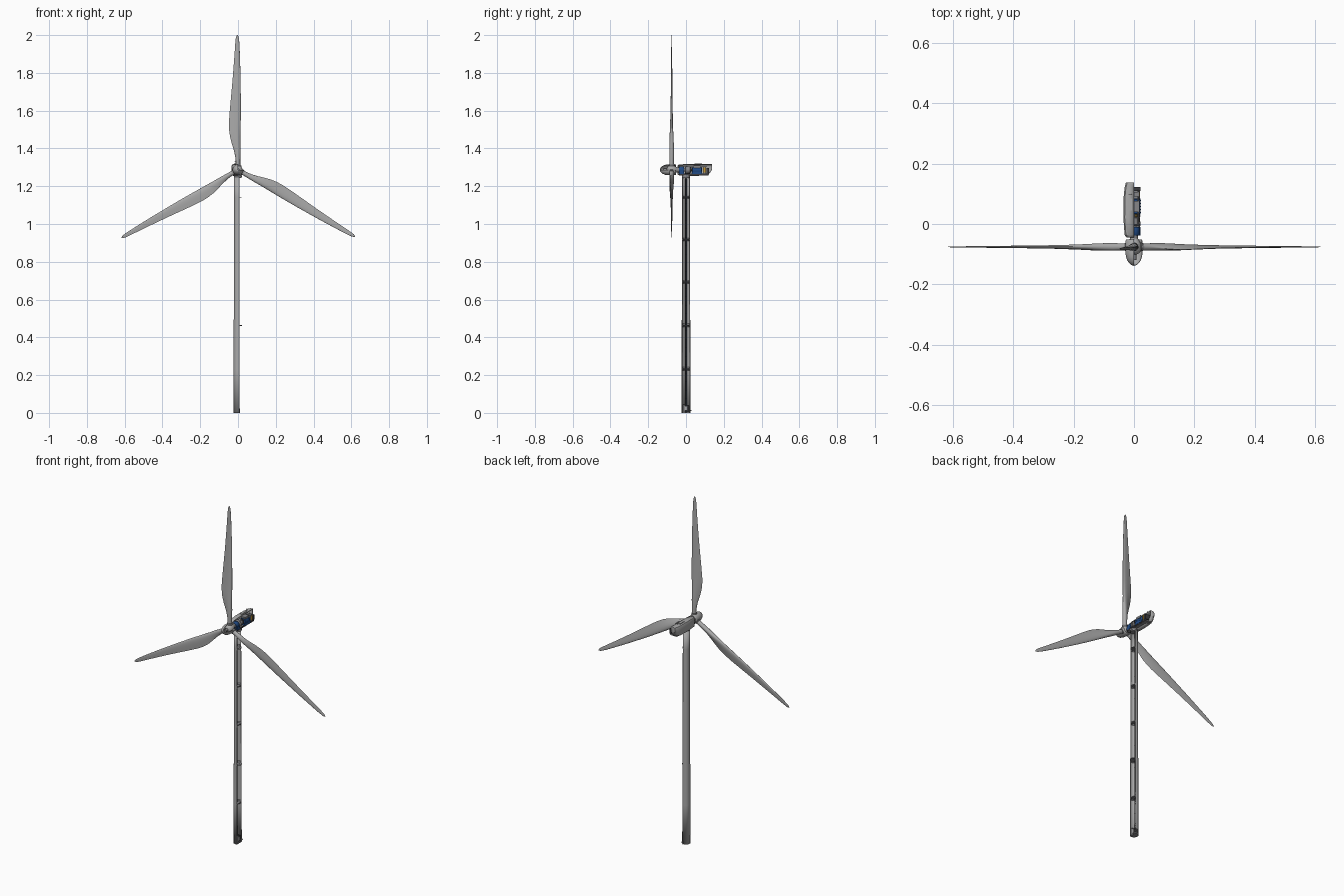
import bpy, math
from mathutils import Matrix, Vector

if "Cube" in bpy.data.objects:
    bpy.data.objects.remove(bpy.data.objects["Cube"])


def material(name, r, g, b):
    m = bpy.data.materials.new(name)
    m.diffuse_color = (r, g, b, 1)
    m.use_nodes = True
    m.node_tree.nodes["Principled BSDF"].inputs["Base Color"].default_value = m.diffuse_color
    return m


SHELL = material("shell grey", 0.40, 0.40, 0.40)
STEEL = material("steel grey", 0.24, 0.24, 0.25)
DARK = material("dark grey", 0.045, 0.045, 0.05)
BLUE = material("machine blue", 0.015, 0.07, 0.24)
YELLOW = material("safety yellow", 0.55, 0.30, 0.03)

HUB = Vector((0, -0.076, 1.287))


def make(name, verts, faces, mat, smooth=True):
    me = bpy.data.meshes.new(name)
    me.from_pydata([tuple(v) for v in verts], [], faces)
    me.materials.append(mat)
    ob = bpy.data.objects.new(name, me)
    bpy.context.collection.objects.link(ob)
    bpy.ops.object.select_all(action='DESELECT')
    ob.select_set(True)
    bpy.context.view_layer.objects.active = ob
    bpy.ops.object.mode_set(mode='EDIT')
    bpy.ops.mesh.select_all(action='SELECT')
    bpy.ops.mesh.normals_make_consistent(inside=False)
    bpy.ops.object.mode_set(mode='OBJECT')
    if smooth:
        bpy.ops.object.shade_smooth_by_angle(angle=math.radians(35))
    return ob


def loft(name, rings, mat, closed=True, caps=True, wall=0.0):
    n = len(rings[0])
    verts = [p for ring in rings for p in ring]
    faces = []
    for i in range(len(rings) - 1):
        for j in range(n if closed else n - 1):
            k = (j + 1) % n
            faces.append((i * n + j, i * n + k, (i + 1) * n + k, (i + 1) * n + j))
    if caps:
        faces.append(tuple(range(n)))
        faces.append(tuple(range((len(rings) - 1) * n, len(rings) * n)))
    ob = make(name, verts, faces, mat)
    if wall:
        mod = ob.modifiers.new("wall", 'SOLIDIFY')
        mod.thickness, mod.offset = wall, 0
    return ob


def lathe(name, origin, axis, profile, mat, sides=24):
    """Revolve (distance, radius) pairs about an axis."""
    q = Vector((0, 0, 1)).rotation_difference(Vector(axis))
    rings = [[Vector(origin) + q @ Vector((r * math.cos(2 * math.pi * i / sides),
              r * math.sin(2 * math.pi * i / sides), d)) for i in range(sides)]
             for d, r in profile]
    return loft(name, rings, mat)


def rod(name, a, b, r, mat, sides=10):
    d = Vector(b) - Vector(a)
    return lathe(name, a, d.normalized(), [(0, r), (d.length, r)], mat, sides)


def box(name, x, y, z, mat):
    v = [(a, b, c) for c in z for b in y for a in x]
    f = [(0, 1, 3, 2), (4, 5, 7, 6), (0, 1, 5, 4), (2, 3, 7, 6), (0, 2, 6, 4), (1, 3, 7, 5)]
    return make(name, v, f, mat, False)


# Tower: tapered shell, opened along its +x side
def tower_r(z):
    return 0.0240 - 0.0038 * z / 1.255


def arc(r, z, half_open=68, n=28):
    a0, a1 = math.radians(half_open), math.radians(360 - half_open)
    return [(r * math.cos(a0 + (a1 - a0) * i / n), r * math.sin(a0 + (a1 - a0) * i / n), z)
            for i in range(n + 1)]


loft("tower_shell", [arc(tower_r(z) - 0.0008, z) for z in (0, 0.23, 0.46, 0.69, 0.915, 1.14, 1.25)],
     SHELL, closed=False, caps=False, wall=0.0016)
loft("tower_base_disc", [arc(0.0238, 0), arc(0.0238, 0.005)], STEEL)

# Tower platforms and flanges
levels = (0.23, 0.46, 0.69, 0.915, 1.14)
for i, z in enumerate(levels):
    r = tower_r(z) - 0.001
    loft(f"platform_{i}", [arc(r, z), arc(r, z + 0.005)], STEEL)
    if z in (0.46, 1.14):
        rod(f"round_platform_{i}", (0, 0, z + 0.001), (0, 0, z + 0.004), r, STEEL, 24)
    loft(f"flange_{i}", [arc(r - 0.0015, z - 0.006), arc(r - 0.0015, z + 0.012)],
         STEEL, closed=False, caps=False, wall=0.003)

# Ladder and hanging cables inside the tower
for s in (-1, 1):
    rod(f"ladder_rail_{s}", (-0.008, s * 0.0035, 0.005), (-0.008, s * 0.0035, 1.24), 0.0008, DARK, 6)
    rod(f"power_cable_{s}", (-0.012, s * 0.0015, 0.005), (-0.012, s * 0.0015, 1.25), 0.0014, DARK, 8)
for i in range(82):
    z = 0.015 + i * 0.015
    rod(f"ladder_rung_{i}", (-0.008, -0.0035, z), (-0.008, 0.0035, z), 0.0005, DARK, 4)

# Cabinets and entrance at the tower foot
box("base_cabinet_left", (-0.012, 0.006), (-0.016, -0.006), (0.005, 0.045), STEEL)
box("base_cabinet_right", (-0.012, 0.006), (0.006, 0.015), (0.005, 0.04), DARK)
box("lift_cabin", (-0.004, 0.006), (-0.004, 0.004), (0.012, 0.036), SHELL)
box("entrance_step", (0.0, 0.01), (0.02, 0.030), (0.010, 0.014), STEEL)
for x in (0.001, 0.009):
    rod(f"step_post_{x}", (x, 0.029, 0), (x, 0.029, 0.024), 0.0008, STEEL, 6)

# Yaw bearing
lathe("yaw_bearing", (0, 0, 1.243), (0, 0, 1),
      [(0, 0.0195), (0.006, 0.0195), (0.006, 0.022), (0.014, 0.022)], STEEL, 32)

# Nacelle: half shell, opened on the +x side
def section(y, w, top, bottom):
    c = 0.008
    return [(0.0, y, top), (-w + c * 1.6, y, top), (-w + c * 0.5, y, top - c * 0.4),
            (-w, y, top - c * 1.3), (-w, y, bottom + c * 1.2),
            (-w + c * 0.4, y, bottom + c * 0.4), (-w + c, y, bottom), (0.0, y, bottom)]


loft("nacelle_shell", [section(-0.043, 0.025, 1.309, 1.263), section(-0.036, 0.030, 1.314, 1.258),
                       section(0.02, 0.034, 1.317, 1.256), section(0.09, 0.033, 1.317, 1.257),
                       section(0.120, 0.030, 1.317, 1.264), section(0.137, 0.026, 1.317, 1.288)],
     SHELL, closed=False, caps=True, wall=0.0025)
box("roof_hatch", (-0.022, -0.006), (0.045, 0.085), (1.316, 1.321), SHELL)
rod("wind_sensor_mast", (-0.012, 0.098, 1.316), (-0.012, 0.098, 1.332), 0.0009, STEEL, 6)
rod("wind_sensor_arm", (-0.018, 0.098, 1.330), (-0.006, 0.098, 1.330), 0.0009, STEEL, 6)

# Bedplate and its side rail
box("bedplate", (-0.024, 0.018), (-0.038, 0.118), (1.257, 1.264), STEEL)
box("bedplate_rail", (0.016, 0.020), (-0.036, 0.118), (1.259, 1.267), DARK)

# Drive train along y
def along_y(name, x, z, y0, profile, mat):
    return lathe(name, (x, y0, z), (0, 1, 0), profile, mat, 24)


along_y("main_shaft", 0, 1.286, -0.06, [(0, 0.013), (0.02, 0.013), (0.05, 0.009), (0.07, 0.009)], STEEL)
box("main_bearing_block", (-0.020, 0.021), (-0.038, -0.010), (1.264, 1.282), BLUE)
along_y("main_bearing", 0.0, 1.286, -0.038,
        [(0, 0.016), (0.004, 0.0185), (0.024, 0.0185), (0.028, 0.016)], BLUE)
along_y("gearbox", 0.0, 1.286, -0.006,
        [(0, 0.014), (0.004, 0.021), (0.014, 0.021), (0.014, 0.018), (0.026, 0.018), (0.03, 0.013)], STEEL)
along_y("brake_disc", 0.006, 1.288, 0.025, [(0, 0.015), (0.003, 0.015)], DARK)
along_y("coupling", 0.006, 1.286, 0.022, [(0, 0.005), (0.014, 0.005)], YELLOW)
along_y("generator", 0.005, 1.285, 0.032,
        [(0, 0.012), (0.003, 0.017), (0.049, 0.017), (0.052, 0.012)], BLUE)
box("generator_base", (-0.012, 0.021), (0.032, 0.084), (1.264, 1.277), BLUE)
box("generator_cooler", (-0.010, 0.018), (0.040, 0.076), (1.297, 1.309), STEEL)
for i in range(5):
    y = 0.037 + i * 0.010
    along_y(f"generator_rib_{i}", 0.005, 1.285, y, [(0, 0.0178), (0.002, 0.0178)], BLUE)

# Rear cabinets and fan
box("control_cabinet", (-0.018, 0.018), (0.091, 0.106), (1.264, 1.304), STEEL)
box("transformer", (-0.018, 0.021), (0.109, 0.122), (1.266, 1.296), DARK)
box("cabinet_panel", (0.018, 0.020), (0.093, 0.104), (1.272, 1.298), YELLOW)
rod("cooling_pipe", (0.014, -0.008, 1.303), (0.014, 0.112, 1.303), 0.0018, STEEL, 8)

# Hub casting with blade bearings
along_y("hub_casting", 0, HUB.z, -0.102,
        [(0, 0.008), (0.007, 0.019), (0.017, 0.024), (0.036, 0.024), (0.046, 0.018), (0.054, 0.013)], SHELL)

# Spinner: nose cover with one quarter opened
nose = [(-0.138, 0.0005), (-0.136, 0.007), (-0.131, 0.014), (-0.122, 0.021),
        (-0.110, 0.0255), (-0.095, 0.028), (-0.058, 0.028), (-0.052, 0.025)]
rings = []
for y, r in nose:
    ang = [math.radians(90 + 270 * i / 30) for i in range(31)]
    rings.append([(r * math.cos(a), y, HUB.z + r * math.sin(a)) for a in ang])
loft("spinner", rings, SHELL, closed=False, caps=False, wall=0.0015)
rod("pitch_unit", (0, -0.120, HUB.z), (0, -0.100, HUB.z), 0.008, STEEL, 16)

# Blades: radius, leading edge, trailing edge, thickness, twist in degrees
stations = [(0.022, 0.012, -0.012, 0.024, 0), (0.050, 0.012, -0.012, 0.024, 3),
            (0.075, 0.0125, -0.016, 0.026, 9), (0.105, 0.013, -0.023, 0.026, 14),
            (0.140, 0.013, -0.034, 0.023, 14), (0.175, 0.0135, -0.043, 0.020, 12),
            (0.210, 0.014, -0.0475, 0.017, 9), (0.245, 0.0145, -0.0485, 0.015, 7),
            (0.300, 0.015, -0.045, 0.012, 5), (0.370, 0.015, -0.0385, 0.010, 4),
            (0.450, 0.014, -0.031, 0.008, 3), (0.530, 0.0125, -0.0245, 0.0065, 2),
            (0.610, 0.010, -0.0185, 0.005, 1), (0.670, 0.0075, -0.0145, 0.004, 0),
            (0.700, 0.0045, -0.0115, 0.003, 0), (0.713, -0.001, -0.006, 0.0015, 0)]
N = 24
for b in range(3):
    place = Matrix.Translation(HUB) @ Matrix.Rotation(math.radians(120 * b), 4, 'Y')
    rings = []
    for r, lead, trail, thick, twist in stations:
        taper = min(0.75, max(0, (r - 0.05) / 0.12))
        spin = Matrix.Rotation(math.radians(twist), 4, 'Z')
        ring = []
        for i in range(N):
            t = 2 * math.pi * i / N
            x = (lead + trail) / 2 + (lead - trail) / 2 * math.cos(t)
            y = thick / 2 * math.sin(t) * (1 + taper * math.cos(t)) / (1 + 0.3 * taper)
            ring.append(place @ spin @ Vector((x, y, r)))
        rings.append(ring)
    loft(f"blade_{b}", rings, SHELL)
    rod(f"blade_bearing_{b}", place @ Vector((0, 0, 0.020)), place @ Vector((0, 0, 0.031)),
        0.0145, STEEL, 24)
